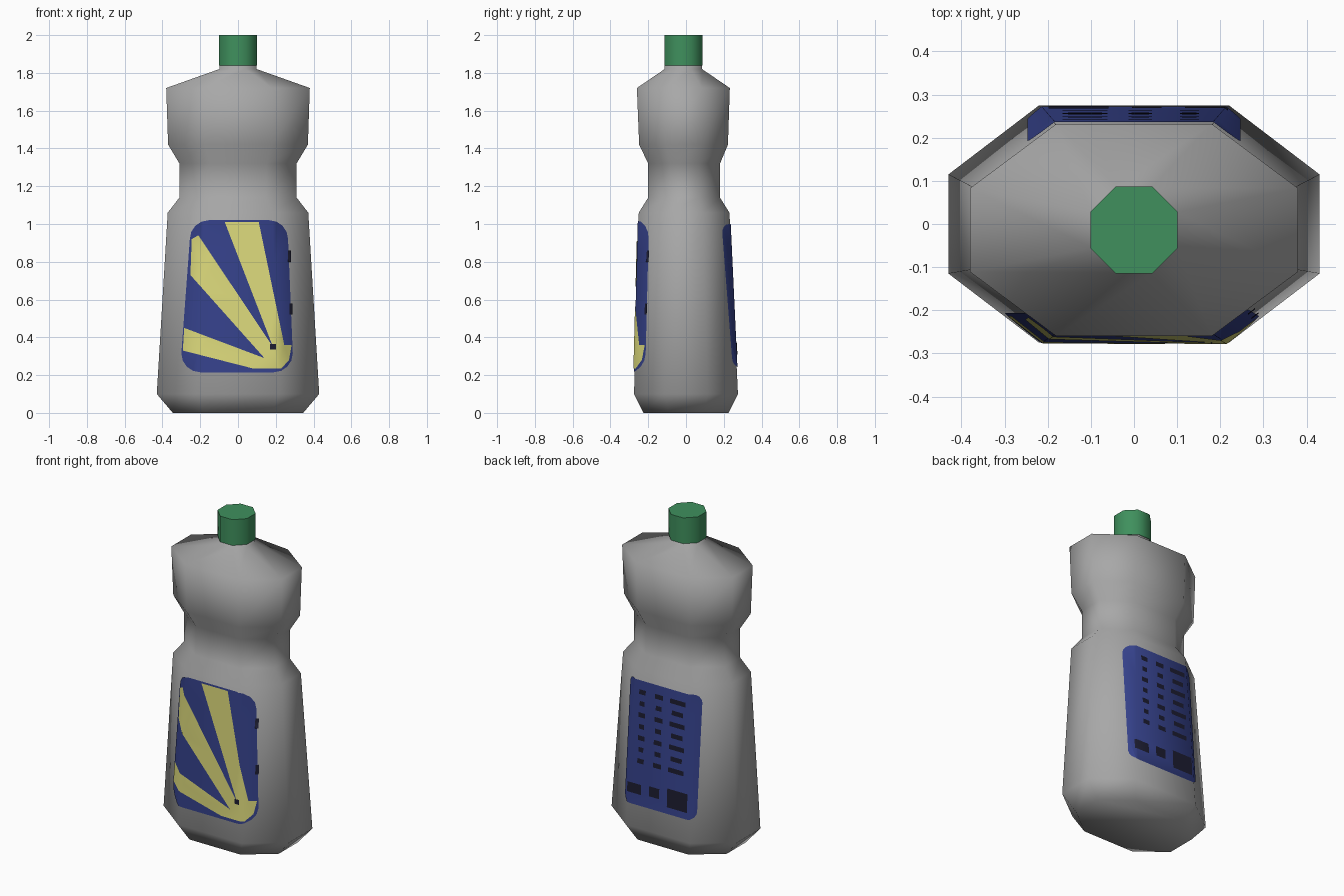
import bpy, bmesh, math
from mathutils import Vector

if "Cube" in bpy.data.objects:
    bpy.data.objects.remove(bpy.data.objects["Cube"])


def material(name, rgb):
    m = bpy.data.materials.new(name)
    m.diffuse_color = (*rgb, 1)
    m.use_nodes = True
    m.node_tree.nodes["Principled BSDF"].inputs["Base Color"].default_value = m.diffuse_color
    return m


GREY = material("grey plastic", (0.39, 0.39, 0.39))
GREEN = material("green cap", (0.05, 0.28, 0.11))
BLUE = material("label blue", (0.036, 0.054, 0.26))
YELLOW = material("label yellow", (0.72, 0.70, 0.20))
DARK = material("print dark", (0.012, 0.012, 0.03))


def finish(bm, name, mat, angle=None):
    me = bpy.data.meshes.new(name)
    bm.to_mesh(me)
    bm.free()
    me.materials.append(mat)
    me.shade_smooth()
    if angle:
        me.set_sharp_from_angle(angle=math.radians(angle))
    ob = bpy.data.objects.new(name, me)
    bpy.context.collection.objects.link(ob)
    return ob


def loft(rings, name, mat, angle=None):
    """Stack octagons: z, half width, half depth, flat half width, flat half depth, y centre."""
    bm = bmesh.new()
    loops = []
    for z, X, Y, a, b, c in rings:
        pts = [(a, -Y), (X, -b), (X, b), (a, Y), (-a, Y), (-X, b), (-X, -b), (-a, -Y)]
        loops.append([bm.verts.new((x, y + c, z)) for x, y in pts])
    for lo, hi in zip(loops, loops[1:]):
        for i in range(8):
            j = (i + 1) % 8
            bm.faces.new((lo[i], lo[j], hi[j], hi[i]))
    bm.faces.new(loops[0][::-1])
    bm.faces.new(loops[-1])
    return finish(bm, name, mat, angle)


# bottle body and cap
LOW = (0.10, 0.43, 0.275, 0.22, 0.115, 0.0)
HIGH = (1.06, 0.372, 0.24, 0.181, 0.095, -0.01)
loft([(0.0, 0.345, 0.225, 0.175, 0.092, 0.0),
      LOW, HIGH,
      (1.14, 0.31, 0.19, 0.15, 0.077, -0.01),
      (1.32, 0.31, 0.19, 0.15, 0.077, -0.01),
      (1.42, 0.37, 0.235, 0.178, 0.093, -0.013),
      (1.72, 0.38, 0.246, 0.18, 0.097, -0.014),
      (1.82, 0.099, 0.099, 0.041, 0.041, -0.014),
      (1.85, 0.099, 0.099, 0.041, 0.041, -0.014)], "bottle_body", GREY)
loft([(z, 0.101, 0.101, 0.042, 0.042, -0.014) for z in (1.84, 2.0)], "cap", GREEN, 60)


def wrap(x, z, side, lift):
    """Point on the body wall (side -1 front, 1 back), lifted slightly off it."""
    t = (z - LOW[0]) / (HIGH[0] - LOW[0])
    X, Y, a, b, c = (p + (q - p) * t for p, q in zip(LOW[1:], HIGH[1:]))
    y = Y - max(0, abs(x) - a) / (X - a) * (Y - b)
    return (x, c + side * (y + lift), z)


def plate(polys, name, mat, side, lift):
    """Flat outlines in x/z, cut along the body creases and wrapped on the wall."""
    bm = bmesh.new()
    for poly in polys:
        bm.faces.new([bm.verts.new((x, 0, z)) for x, z in poly])
    cuts = [((s * LOW[3], 0, LOW[0]), (HIGH[0] - LOW[0], 0, s * (LOW[3] - HIGH[3]))) for s in (-1, 1)]
    cuts += [((0, 0, z), (0, 0, 1)) for z in (0.4, 0.6, 0.8)]
    for co, no in cuts:
        bmesh.ops.bisect_plane(bm, geom=bm.verts[:] + bm.edges[:] + bm.faces[:],
                               plane_co=co, plane_no=Vector(no).normalized())
    for v in bm.verts:
        v.co = wrap(v.co.x, v.co.z, side, lift)
    bm.normal_update()
    for f in bm.faces:
        if f.normal.y * side < 0:
            f.normal_flip()
    return finish(bm, name, mat)


def rounded(corners, r):
    """Rounded outline; corners run anticlockwise from the lower left."""
    pts = []
    for k, (x, z) in enumerate(corners):
        cx = x + (r if x < 0 else -r)
        cz = z + (r if k < 2 else -r)
        for i in range(5):
            a = math.pi + k * math.pi / 2 + i * math.pi / 8
            pts.append((cx + r * math.cos(a), cz + r * math.sin(a)))
    return pts


def rect(x, z, w, h):
    return [(x - w / 2, z - h / 2), (x + w / 2, z - h / 2), (x + w / 2, z + h / 2), (x - w / 2, z + h / 2)]


# front label with a sunburst
plate([rounded([(-0.30, 0.215), (0.29, 0.215), (0.265, 1.02), (-0.255, 1.02)], 0.1)],
      "front_label", BLUE, -1, 0.004)
plate([[(-0.07, 1.01), (0.11, 1.01), (0.245, 0.36), (0.185, 0.35)],
       [(-0.21, 0.94), (-0.245, 0.92), (-0.252, 0.73), (0.14, 0.29), (0.185, 0.35)],
       [(-0.285, 0.45), (-0.292, 0.33), (0.08, 0.235), (0.14, 0.29)],
       [(0.14, 0.29), (0.08, 0.235), (0.23, 0.235), (0.27, 0.28), (0.284, 0.36), (0.245, 0.36), (0.185, 0.35)]],
      "front_sunburst", YELLOW, -1, 0.007)
plate([rect(0.185, 0.35, 0.03, 0.03), rect(0.272, 0.83, 0.016, 0.06), rect(0.28, 0.55, 0.016, 0.06)],
      "front_print", DARK, -1, 0.009)

# back label with rows of small print marks
TOP, HEIGHT, HALF = 1.0, 0.76, 0.247
plate([rounded([(-HALF, TOP - HEIGHT), (HALF, TOP - HEIGHT), (HALF, TOP), (-HALF, TOP)], 0.05)],
      "back_label", BLUE, 1, 0.004)
marks = [(u, 0.09 + 0.092 * row, w * (1 - 0.25 * (row % 2)), 0.038)
         for row in range(7) for u, w in ((0.24, 0.09), (0.47, 0.11), (0.73, 0.21))]
marks += [(0.76, 0.87, 0.28, 0.15), (0.16, 0.87, 0.2, 0.08), (0.44, 0.86, 0.14, 0.08)]
plate([rect(HALF * (1 - 2 * u), TOP - v * HEIGHT, w * 2 * HALF, h * HEIGHT) for u, v, w, h in marks],
      "back_print", DARK, 1, 0.007)
